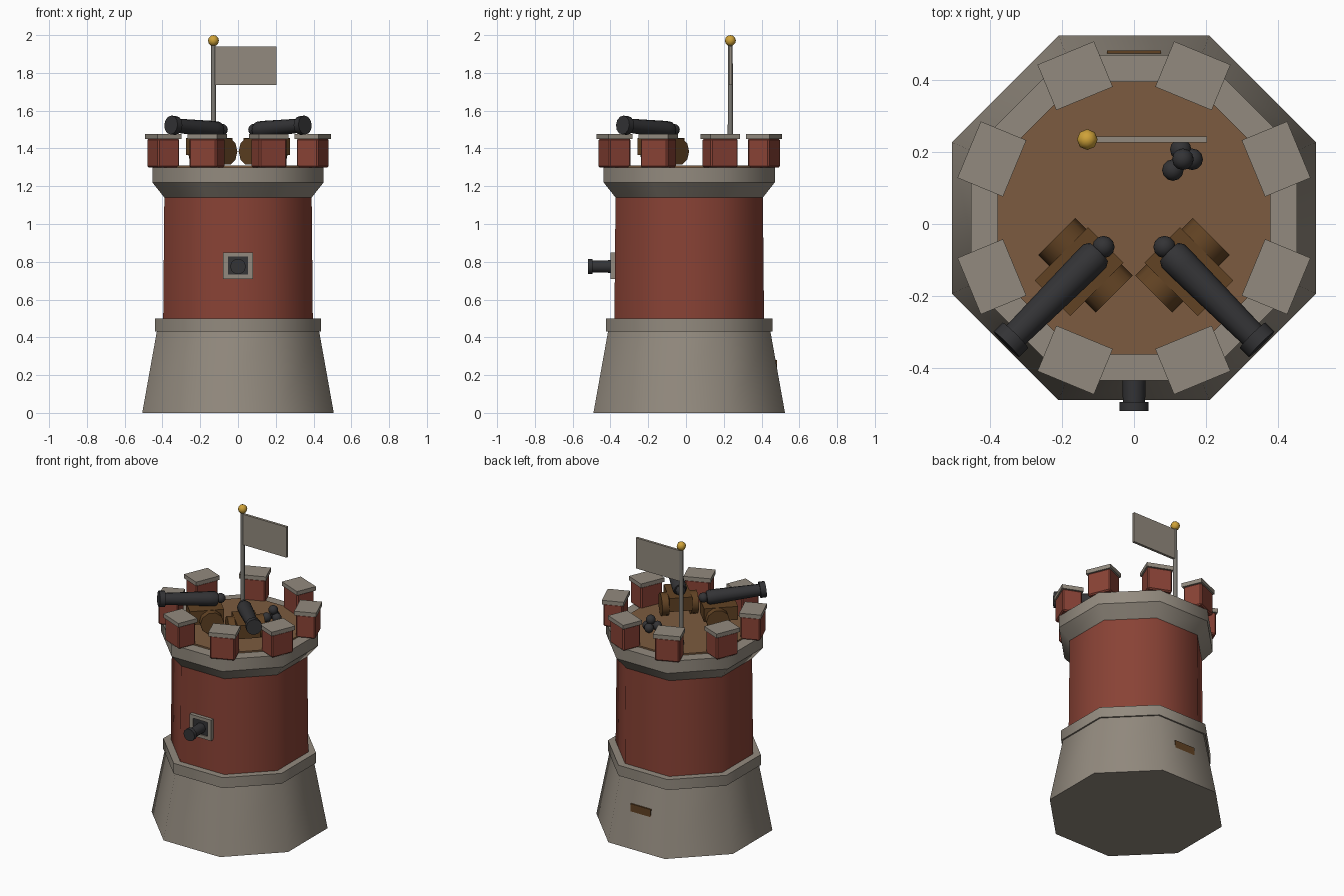
import bpy, bmesh, math
from mathutils import Vector, Matrix

if "Cube" in bpy.data.objects:
    bpy.data.objects.remove(bpy.data.objects["Cube"])

CY = 0.017          # tower axis in y
DECK = 1.31         # deck height


def mat(name, r, g, b):
    m = bpy.data.materials.new(name)
    m.diffuse_color = (r, g, b, 1)
    m.use_nodes = True
    m.node_tree.nodes["Principled BSDF"].inputs["Base Color"].default_value = m.diffuse_color
    return m


STONE = mat("stone", 0.29, 0.255, 0.21)
BRICK = mat("red_brick", 0.25, 0.055, 0.036)
PLANK = mat("deck_wood", 0.20, 0.105, 0.05)
WOOD = mat("dark_wood", 0.12, 0.055, 0.017)
IRON = mat("iron", 0.033, 0.033, 0.036)
METAL = mat("pole_grey", 0.20, 0.19, 0.17)
GOLD = mat("gold", 0.62, 0.36, 0.04)


def finish(name, bm, material, angle=50, bevel=0):
    bmesh.ops.recalc_face_normals(bm, faces=bm.faces[:])
    me = bpy.data.meshes.new(name)
    bm.to_mesh(me)
    bm.free()
    me.materials.append(material)
    ob = bpy.data.objects.new(name, me)
    bpy.context.collection.objects.link(ob)
    if bevel:
        b = ob.modifiers.new("bevel", 'BEVEL')
        b.width = bevel
        b.segments = 1
    if angle:
        bpy.ops.object.select_all(action='DESELECT')
        bpy.context.view_layer.objects.active = ob
        ob.select_set(True)
        bpy.ops.object.shade_smooth_by_angle(angle=math.radians(angle))
    return ob


def lathe(name, profile, n, material, matrix, phase=0.0, angle=50):
    """Closed solid with n sides from (radius, height) points along local z."""
    bm = bmesh.new()
    rings = [[bm.verts.new((r * math.cos(phase + 2 * math.pi * i / n),
                            r * math.sin(phase + 2 * math.pi * i / n), z))
              for i in range(n)] for r, z in profile]
    for a, b in zip(rings, rings[1:]):
        for i in range(n):
            j = (i + 1) % n
            bm.faces.new((a[i], a[j], b[j], b[i]))
    bm.faces.new(rings[0])
    bm.faces.new(rings[-1])
    bm.transform(matrix)
    return finish(name, bm, material, angle)


def octagon(name, profile, material):
    """Tower section; radii are given to the flat sides."""
    k = 1 / math.cos(math.pi / 8)
    return lathe(name, [(r * k, z) for r, z in profile], 8, material,
                 Matrix.Translation((0, CY, 0)), math.pi / 8)


def box(name, size, centre, material, matrix=Matrix(), bevel=0):
    bm = bmesh.new()
    bmesh.ops.create_cube(bm, size=1)
    bm.transform(matrix @ Matrix.Translation(centre) @ Matrix.Diagonal((*size, 1)))
    return finish(name, bm, material, 0, bevel)


def ball(name, centre, r, material, u=12, v=8):
    bm = bmesh.new()
    bmesh.ops.create_uvsphere(bm, u_segments=u, v_segments=v, radius=r)
    bm.transform(Matrix.Translation(centre))
    return finish(name, bm, material)


def along(start, direction):
    """Matrix placing local z along a direction."""
    q = Vector(direction).to_track_quat('Z', 'Y')
    return Matrix.Translation(start) @ q.to_matrix().to_4x4()


# Tower
octagon("stone_base", [(0.507, 0), (0.43, 0.43)], STONE)
octagon("base_ledge", [(0.44, 0.43), (0.44, 0.50)], STONE)
octagon("brick_body", [(0.396, 0.50), (0.39, 1.14)], BRICK)
octagon("parapet_flare", [(0.39, 1.14), (0.453, 1.22)], STONE)
octagon("parapet_ring", [(0.453, 1.22), (0.453, 1.30)], STONE)
octagon("deck", [(0.38, 1.29), (0.38, DECK)], PLANK)

# Merlons with stone caps
for i in range(8):
    m = Matrix.Translation((0, CY, 0)) @ Matrix.Rotation(math.pi / 8 + i * math.pi / 4, 4, 'Z')
    box("merlon", (0.124, 0.156, 0.155), (0.428, 0, 1.3755), BRICK, m, 0.008)
    box("merlon_cap", (0.137, 0.17, 0.027), (0.428, 0, 1.4635), STONE, m)

# Back door, mostly buried in the sloping base
box("back_door", (0.15, 0.05, 0.28), (0, 0.458, 0.14), WOOD)

# Gun port in the front wall
for s in (-1, 1):
    box("port_frame_side", (0.026, 0.03, 0.14), (s * 0.067, -0.385, 0.78), STONE)
    box("port_frame_rail", (0.108, 0.03, 0.022), (0, -0.385, 0.78 + s * 0.059), STONE)
box("port_opening", (0.108, 0.02, 0.096), (0, -0.383, 0.78), IRON)
lathe("port_barrel", [(0.034, 0), (0.031, 0.118), (0.041, 0.118), (0.041, 0.143)],
      12, IRON, along((0, -0.377, 0.775), (0, -1, 0)))

# Deck cannons, mirrored left and right
for s in (-1, 1):
    yaw = math.atan2(-1, s)
    frame = Matrix.Translation((s * 0.135, -0.115, 0)) @ Matrix.Rotation(yaw, 4, 'Z')
    box("cannon_bed", (0.21, 0.14, 0.09), (0.025, 0, 1.41), WOOD, frame)
    for w in (-1, 1):
        lathe("carriage_wheel", [(0.073, 0), (0.073, 0.045)], 10, WOOD,
              frame @ along((0, w * 0.068, 1.384), (0, w, 0)))
    start = Vector((s * 0.098, -0.078, 1.497))
    end = Vector((s * 0.355, -0.335, 1.524))
    L = (end - start).length
    lathe("cannon_barrel", [(0.036, 0), (0.045, 0.015), (0.045, 0.06), (0.037, L - 0.036),
                            (0.05, L - 0.036), (0.05, L)], 12, IRON, along(start, end - start))
    ball("breech_knob", (s * 0.085, -0.064, 1.499), 0.031, IRON)

# Pile of shot
for x, y, z in ((0.108, 0.15, 0.03), (0.13, 0.207, 0.03), (0.162, 0.18, 0.03), (0.136, 0.18, 0.075)):
    ball("shot", (x, y, DECK + z), 0.03, IRON)

# Flag, pole and finial
lathe("flag_pole", [(0.015, 1.30), (0.012, 1.96)], 8, METAL, Matrix.Translation((-0.13, 0.235, 0)))
box("flag", (0.325, 0.017, 0.205), (0.04, 0.235, 1.838), STONE)
ball("pole_finial", (-0.13, 0.235, 1.971), 0.029, GOLD, 8, 6)
